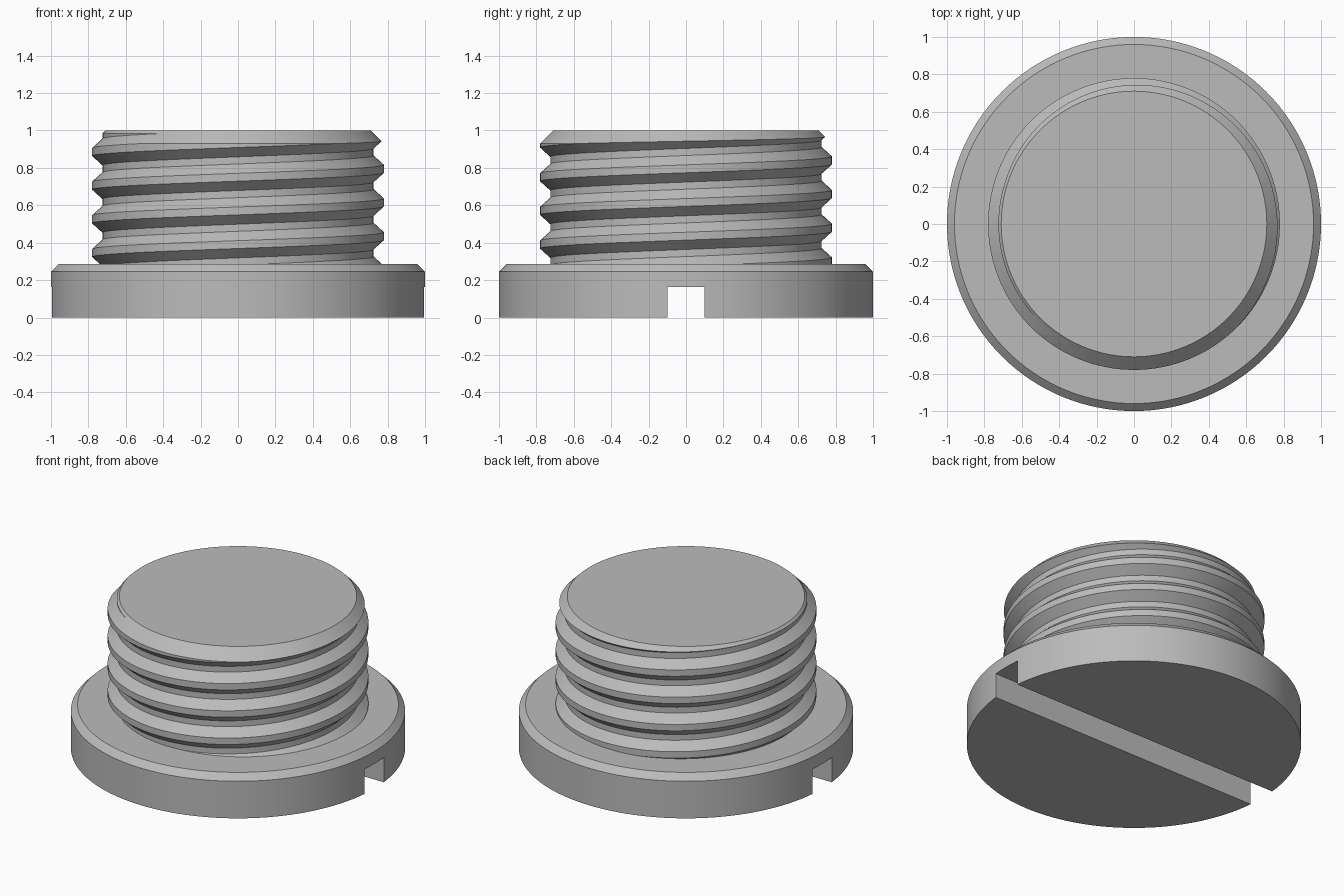
import bpy, bmesh
from math import cos, sin, pi, radians

if "Cube" in bpy.data.objects:
    bpy.data.objects.remove(bpy.data.objects["Cube"], do_unlink=True)

SEGMENTS = 128
PITCH = 0.18
MAJOR, MINOR = 0.78, 0.725

steel = bpy.data.materials.new("plain grey metal")
steel.use_nodes = True
steel.diffuse_color = (0.5, 0.5, 0.5, 1)
steel.node_tree.nodes["Principled BSDF"].inputs["Base Color"].default_value = (0.5, 0.5, 0.5, 1)


def add_object(name, bm):
    bmesh.ops.recalc_face_normals(bm, faces=bm.faces)
    mesh = bpy.data.meshes.new(name)
    bm.to_mesh(mesh)
    bm.free()
    mesh.materials.append(steel)
    obj = bpy.data.objects.new(name, mesh)
    bpy.context.collection.objects.link(obj)
    return obj


def lathe(name, profile):
    """Closed solid turned around z from (radius, height) points."""
    bm = bmesh.new()
    rings = [[bm.verts.new((r * cos(2 * pi * i / SEGMENTS), r * sin(2 * pi * i / SEGMENTS), z))
              for i in range(SEGMENTS)] for r, z in profile]
    for low, high in zip(rings, rings[1:]):
        for i in range(SEGMENTS):
            j = (i + 1) % SEGMENTS
            bm.faces.new((low[i], low[j], high[j], high[i]))
    bm.faces.new(rings[0])
    bm.faces.new(rings[-1])
    return add_object(name, bm)


def box(name, size, centre):
    bm = bmesh.new()
    bmesh.ops.create_cube(bm, size=1)
    bmesh.ops.scale(bm, vec=size, verts=bm.verts)
    bmesh.ops.translate(bm, vec=centre, verts=bm.verts)
    return add_object(name, bm)


def helical_rod(name, bottom, turns):
    """Solid rod wrapped in a right-handed trapezoidal thread."""
    tooth = [(MAJOR, -0.021), (MAJOR, 0.021), (MINOR, 0.071), (MINOR, 0.109)]
    rows = [(r, bottom + z + n * PITCH) for n in range(turns) for r, z in tooth]
    step = len(tooth)
    bm = bmesh.new()
    columns = []
    for i in range(SEGMENTS):
        a = 2 * pi * i / SEGMENTS
        extra = rows if i else rows + [(r, z + turns * PITCH) for r, z in tooth]
        columns.append([bm.verts.new((r * cos(a), r * sin(a), z + PITCH * i / SEGMENTS))
                        for r, z in extra])
    for i in range(SEGMENTS):
        last = i == SEGMENTS - 1
        here, after = columns[i], columns[0][step:] if last else columns[i + 1]
        for k in range(len(rows) - 1):
            bm.faces.new((here[k], after[k], after[k + 1], here[k + 1]))
    # close both ends with a fan
    middle = bottom + turns * PITCH / 2
    ends = [bm.verts.new((0, 0, bottom)), bm.verts.new((0, 0, bottom + turns * PITCH))]
    for e in [e for e in bm.edges if e.is_boundary]:
        bm.faces.new((*e.verts, ends[e.verts[0].co.z > middle]))
    return add_object(name, bm)


def cut(obj, cutter, operation):
    """Apply a boolean and remove its helper."""
    mod = obj.modifiers.new("cut", 'BOOLEAN')
    mod.operation, mod.object, mod.solver = operation, cutter, 'EXACT'
    bpy.context.view_layer.objects.active = obj
    bpy.ops.object.modifier_apply(modifier=mod.name)
    bpy.data.objects.remove(cutter, do_unlink=True)


# flange with chamfered rim and a screwdriver slot underneath
flange = lathe("flange", [(1, 0), (1, 0.245), (0.96, 0.285)])
cut(flange, box("slot_cutter", (2.4, 0.2, 0.4), (0, 0, -0.037)), 'DIFFERENCE')

# threaded shank, trimmed to length with a chamfered tip
shank = helical_rod("threaded_shank", 0.795 - 4 * PITCH, 8)
cut(shank, lathe("shank_trim", [(0.86, 0.27), (0.86, 0.85), (0.71, 1)]), 'INTERSECT')

for obj in (flange, shank):
    bpy.ops.object.select_all(action='DESELECT')
    obj.select_set(True)
    bpy.context.view_layer.objects.active = obj
    bpy.ops.object.shade_smooth_by_angle(angle=radians(25))
